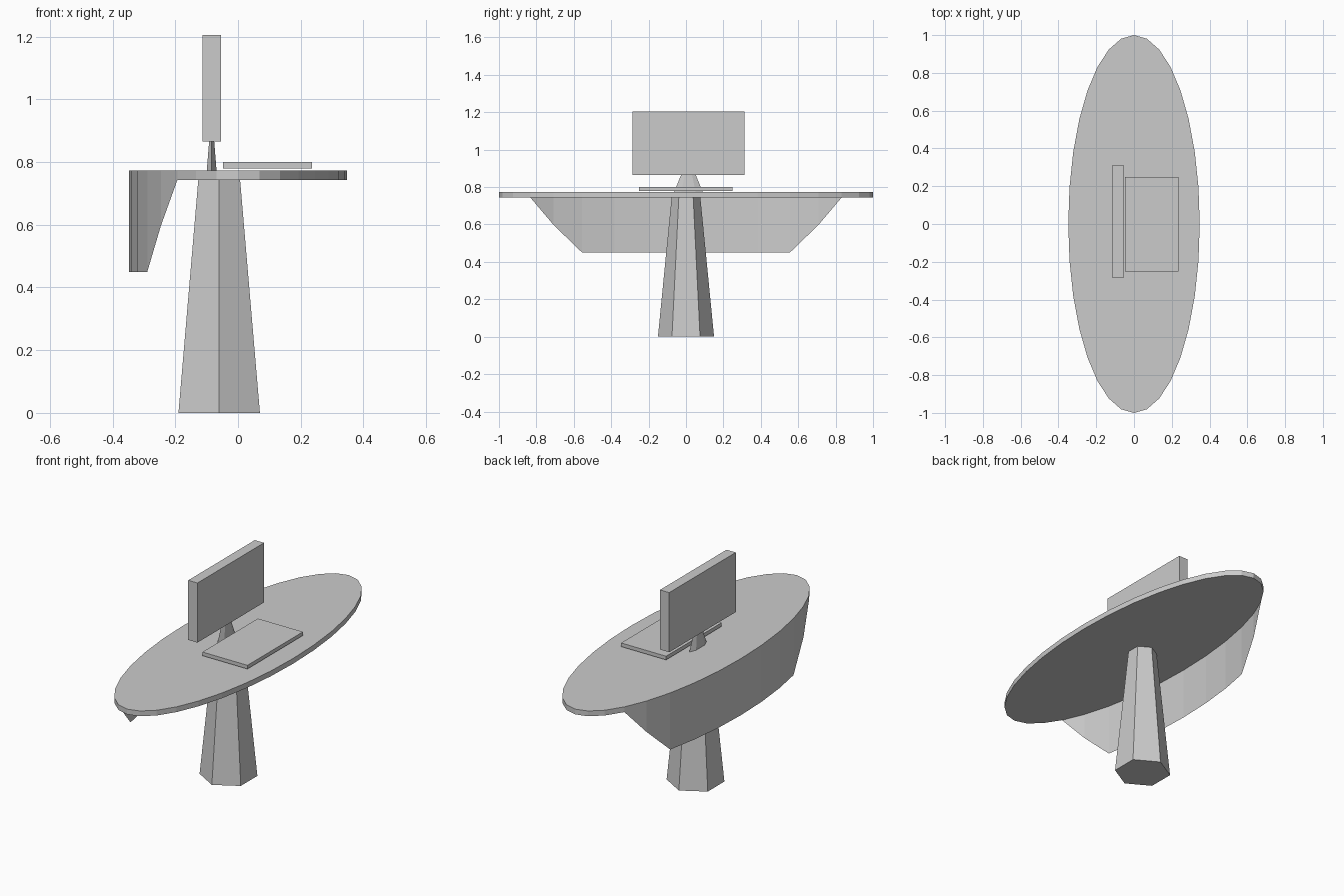
import bpy, bmesh
from math import sin, cos, pi

if "Cube" in bpy.data.objects:
    bpy.data.objects.remove(bpy.data.objects["Cube"])

GREY = (0.6, 0.6, 0.6, 1.0)
mat = bpy.data.materials.new("plain grey")
mat.use_nodes = True
mat.diffuse_color = GREY
mat.node_tree.nodes["Principled BSDF"].inputs["Base Color"].default_value = GREY


def finish(name, bm):
    bm.normal_update()
    mesh = bpy.data.meshes.new(name)
    bm.to_mesh(mesh)
    bm.free()
    mesh.materials.append(mat)
    obj = bpy.data.objects.new(name, mesh)
    bpy.context.collection.objects.link(obj)
    return obj


def ring(sides, cx, cy, rx, ry, z):
    """Points of an elliptical polygon with a corner on +y."""
    return [(cx - rx * sin(2 * pi * i / sides),
             cy + ry * cos(2 * pi * i / sides), z) for i in range(sides)]


def loft(name, lower, upper):
    """Closed solid between two matching rings."""
    bm = bmesh.new()
    a = [bm.verts.new(p) for p in lower]
    b = [bm.verts.new(p) for p in upper]
    n = len(a)
    bm.faces.new(a[::-1])
    bm.faces.new(b)
    for i in range(n):
        j = (i + 1) % n
        bm.faces.new((a[i], a[j], b[j], b[i]))
    return finish(name, bm)


def box(name, x0, x1, y0, y1, z0, z1):
    base = [(x0, y0), (x1, y0), (x1, y1), (x0, y1)]
    loft(name, [(x, y, z0) for x, y in base], [(x, y, z1) for x, y in base])


# Oval table top
SIDES, RX, RY = 32, 0.348, 1.0
UNDER, TOP = 0.743, 0.773
rim = ring(SIDES, 0, 0, RX, RY, UNDER)
loft("table_top", rim, [(x, y, TOP) for x, y, z in rim])

# Curved modesty panel hanging from the rim, its ends cut at a slant
FIRST, LAST, LOW = 3, 13, 0.45
bm = bmesh.new()
upper, lower = [], []
for i in range(FIRST, LAST + 1):
    x, y, z = rim[i]
    step = min(i - FIRST, LAST - i)
    top = bm.verts.new((x, y, UNDER))
    upper.append(top)
    drop = UNDER - (UNDER - LOW) * min(step, 2) / 2
    lower.append(top if step == 0 else bm.verts.new((x, y, drop)))
for i in range(len(upper) - 1):
    corners = [upper[i], lower[i], lower[i + 1], upper[i + 1]]
    bm.faces.new(list(dict.fromkeys(corners)))
finish("modesty_panel", bm)

# Tapered six-sided pedestal
loft("pedestal", ring(6, -0.06, 0, 0.15, 0.15, 0),
     ring(6, -0.06, 0, 0.077, 0.077, UNDER))

# Screen on its small flattened stand
SX, SY = -0.084, 0.013
loft("screen_stand", ring(6, SX, SY, 0.018, 0.077, TOP),
     ring(6, SX, SY, 0.009, 0.037, 0.87))
box("screen", SX - 0.029, SX + 0.029, SY - 0.3, SY + 0.3, 0.865, 1.205)

# Keyboard slab
box("keyboard", -0.048, 0.236, -0.252, 0.248, 0.779, 0.80)
